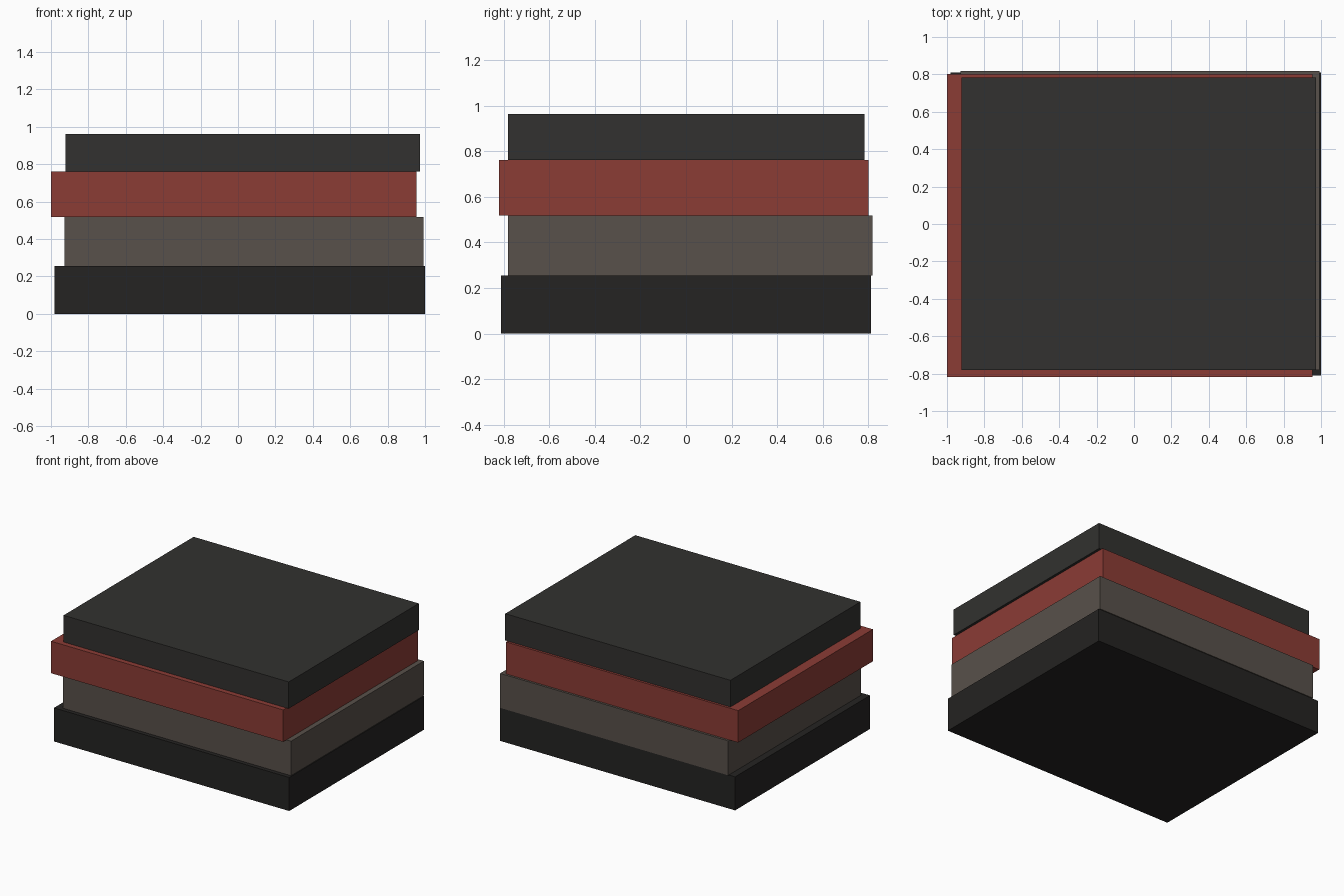
import bpy

if "Cube" in bpy.data.objects:
    bpy.data.objects.remove(bpy.data.objects["Cube"])


def slab(name, x, y, z, color):
    """Box spanning the given (min, max) ranges, with its own colour."""
    spans = (x, y, z)
    bpy.ops.mesh.primitive_cube_add(size=1, location=[(a + b) / 2 for a, b in spans])
    ob = bpy.context.object
    ob.name = name
    ob.scale = [b - a for a, b in spans]
    bpy.ops.object.transform_apply(location=False, rotation=False, scale=True)
    mat = bpy.data.materials.new(name + "_colour")
    mat.diffuse_color = (*color, 1)
    mat.use_nodes = True
    mat.node_tree.nodes["Principled BSDF"].inputs["Base Color"].default_value = mat.diffuse_color
    ob.data.materials.append(mat)
    return ob


# Stack of four slightly offset slabs, bottom to top
slab("bottom_slab", (-0.981, 0.999), (-0.811, 0.811), (0, 0.255), (0.018, 0.017, 0.016))
slab("lower_middle_slab", (-0.928, 0.992), (-0.780, 0.818), (0.255, 0.517), (0.098, 0.082, 0.069))
slab("red_slab", (-1.0, 0.954), (-0.819, 0.801), (0.517, 0.760), (0.258, 0.045, 0.036))
slab("top_slab", (-0.922, 0.973), (-0.780, 0.783), (0.760, 0.963), (0.032, 0.031, 0.029))
